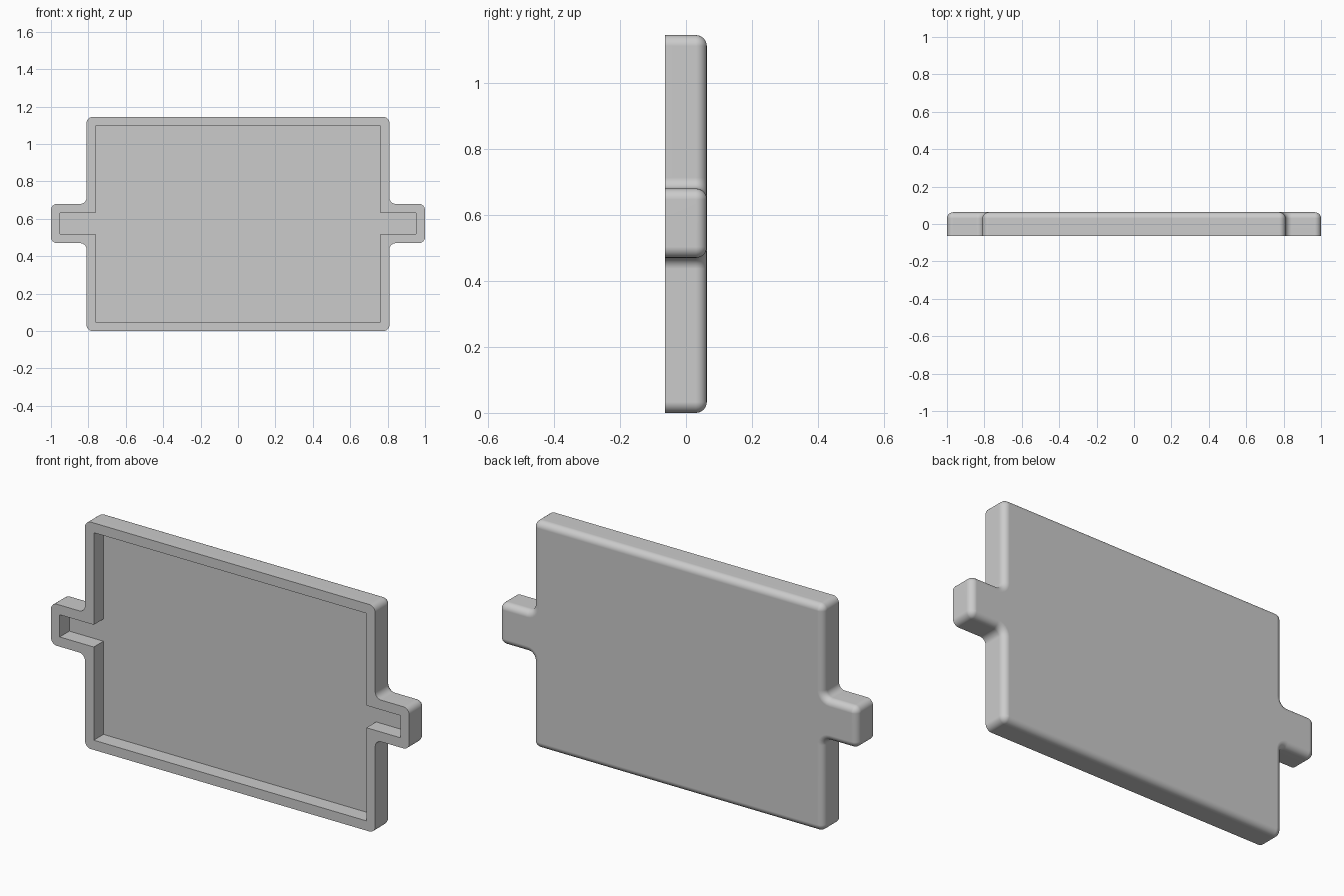
import bpy, bmesh, math
from mathutils import Vector

cube = bpy.data.objects.get("Cube")
if cube:
    bpy.data.objects.remove(cube, do_unlink=True)

HALF_DEPTH = 0.063
WALL = 0.049      # rim width and floor thickness
FILLET = 0.033    # rounding of corners and back edge
STEPS = 6

# Plate outline with a side tab, mirrored to both sides
right = [Vector(p) for p in ((0.81, 0), (0.81, 0.47), (1, 0.47),
                             (1, 0.68), (0.81, 0.68), (0.81, 1.145))]
corners = right + [Vector((-p.x, p.y)) for p in reversed(right)]


def outline(inset, rounded=True):
    """Outline moved inwards, each corner drawn as an arc."""
    points = []
    for i, p in enumerate(corners):
        u = (p - corners[i - 1]).normalized()
        v = (corners[(i + 1) % len(corners)] - p).normalized()
        corner = p + inset * (Vector((-u.y, u.x)) + Vector((-v.y, v.x)))
        convex = u.cross(v) > 0
        radius = max(FILLET - inset, 0) if convex else FILLET + inset
        if not rounded:
            radius = 0
        centre = corner + radius * (v - u)
        for k in range(STEPS + 1):
            t = math.pi / 2 * k / STEPS
            points.append(centre + radius * (u * math.sin(t) - v * math.cos(t)))
    return points


# Cross-section from back face, over the rounded edge, to the recess floor
sections = []
for k in range(STEPS + 1):
    t = math.pi / 2 * k / STEPS
    sections.append((outline(FILLET * (1 - math.sin(t))),
                     HALF_DEPTH - FILLET * (1 - math.cos(t))))
sections.append((outline(0), -HALF_DEPTH))
sections.append((outline(WALL, False), -HALF_DEPTH))
sections.append((outline(WALL, False), HALF_DEPTH - WALL))

# Skin the sections into one hollow tray
bm = bmesh.new()
rings = [[bm.verts.new((p.x, y, p.y)) for p in pts] for pts, y in sections]
for a, b in zip(rings, rings[1:]):
    for i in range(len(a)):
        j = (i + 1) % len(a)
        bm.faces.new((a[i], a[j], b[j], b[i]))
bm.faces.new(rings[0])
bm.faces.new(rings[-1])
bmesh.ops.remove_doubles(bm, verts=bm.verts, dist=0.0001)
bmesh.ops.recalc_face_normals(bm, faces=bm.faces)

mesh = bpy.data.meshes.new("tray_cover")
bm.to_mesh(mesh)
bm.free()
tray = bpy.data.objects.new("tray_cover", mesh)
bpy.context.collection.objects.link(tray)

# Plain grey finish
grey = bpy.data.materials.new("light grey")
grey.use_nodes = True
colour = (0.6, 0.6, 0.6, 1)
grey.diffuse_color = colour
grey.node_tree.nodes["Principled BSDF"].inputs["Base Color"].default_value = colour
mesh.materials.append(grey)

# Smooth fillets, crisp rim and recess
bpy.ops.object.select_all(action='DESELECT')
tray.select_set(True)
bpy.context.view_layer.objects.active = tray
bpy.ops.object.shade_smooth_by_angle(angle=math.radians(35))
weighted = tray.modifiers.new("flat panels", 'WEIGHTED_NORMAL')
weighted.keep_sharp = True
